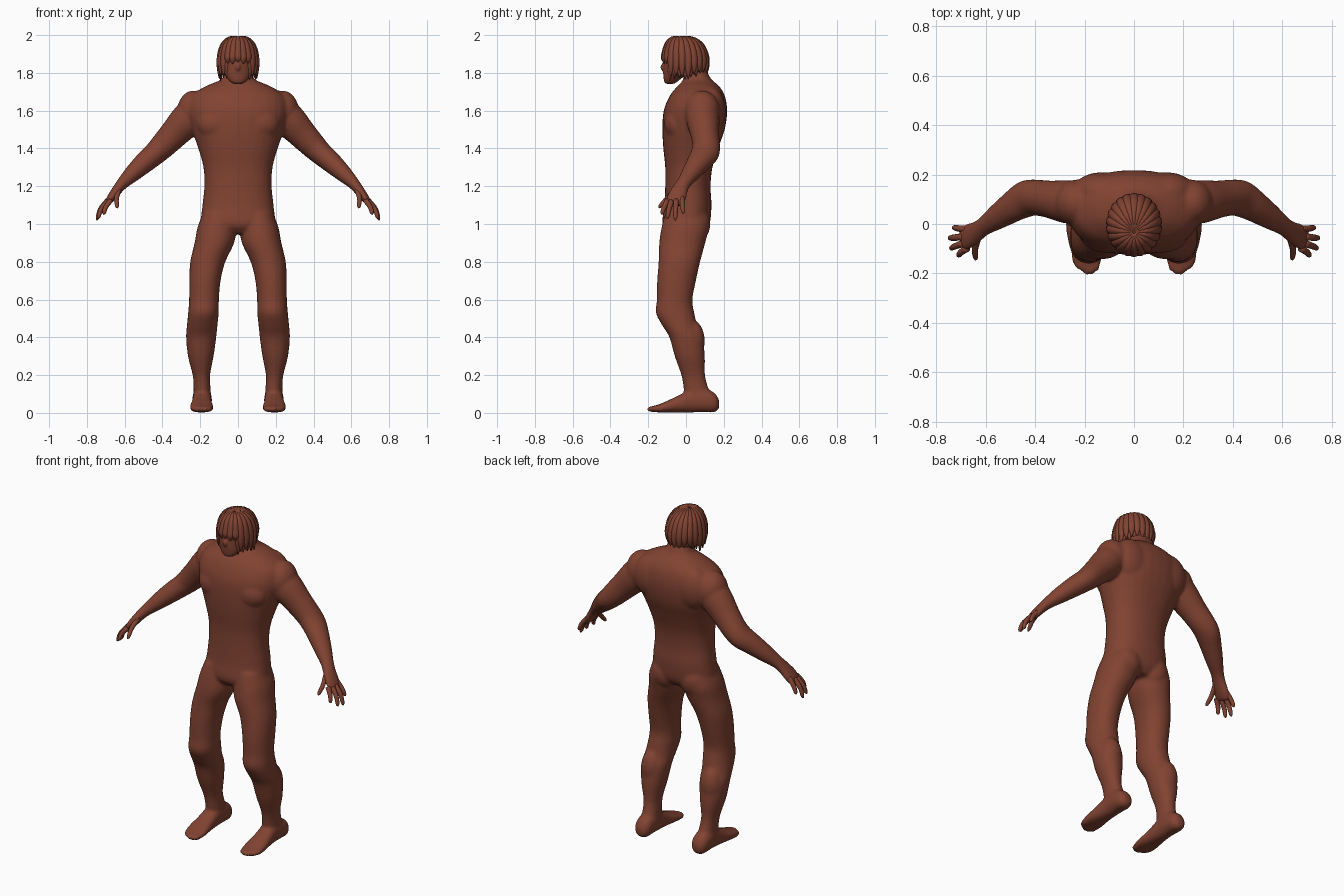
import bpy, bmesh, math
from mathutils import Vector, Matrix

cube = bpy.data.objects.get("Cube")
if cube:
    bpy.data.objects.remove(cube, do_unlink=True)

brown = bpy.data.materials.new("red brown")
brown.use_nodes = True
colour = (0.22, 0.056, 0.032, 1)
brown.diffuse_color = colour
shader = brown.node_tree.nodes["Principled BSDF"]
shader.inputs["Base Color"].default_value = colour
shader.inputs["Roughness"].default_value = 0.7

X, Y, Z = Vector((1, 0, 0)), Vector((0, 1, 0)), Vector((0, 0, 1))


def spline(rows, steps):
    """Smooth the rows of a path with a Catmull-Rom curve."""
    p = [Vector(r) for r in rows]
    p = [2 * p[0] - p[1]] + p + [2 * p[-1] - p[-2]]
    out = []
    for a, b, c, d in zip(p, p[1:], p[2:], p[3:]):
        for k in range(steps):
            t = k / steps
            out.append(0.5 * (2 * b + (c - a) * t + (2 * a - 5 * b + 4 * c - d) * t * t
                              + (3 * b - a - 3 * c + d) * t ** 3))
    return out + [p[-2]]


def loft(bm, rows, side, axis=None, sides=24, steps=4, power=2.0, mirror=False):
    """Skin ellipses given as (x, y, z, half width, half depth) along a path."""
    path = spline(rows, steps)
    for sign in ((1, -1) if mirror else (1,)):
        rings = []
        for i, row in enumerate(path):
            centre = Vector(row[:3])
            ahead, behind = path[min(i + 1, len(path) - 1)], path[max(i - 1, 0)]
            n = axis or (Vector(ahead[:3]) - Vector(behind[:3])).normalized()
            u = (side - n * side.dot(n)).normalized()
            v = n.cross(u)
            ring = []
            for k in range(sides):
                a = math.tau * k / sides
                c, s = math.cos(a), math.sin(a)
                c = math.copysign(abs(c) ** (2 / power), c)
                s = math.copysign(abs(s) ** (2 / power), s)
                q = centre + u * c * max(row[3], 0.001) + v * s * max(row[4], 0.001)
                ring.append(bm.verts.new((q.x * sign, q.y, q.z)))
            rings.append(ring)
        for r, s in zip(rings, rings[1:]):
            for k in range(sides):
                bm.faces.new((r[k], r[k - 1], s[k - 1], s[k]))
        bm.faces.new(rings[0])
        bm.faces.new(rings[-1])


def ball(bm, centre, radii, mirror=False):
    for sign in ((1, -1) if mirror else (1,)):
        c = Vector((centre[0] * sign, centre[1], centre[2]))
        m = Matrix.Translation(c) @ Matrix.Diagonal((*radii, 1))
        bmesh.ops.create_uvsphere(bm, u_segments=20, v_segments=12, radius=1, matrix=m)


def finish(bm, name, voxel=0, relax=0):
    bmesh.ops.recalc_face_normals(bm, faces=bm.faces)
    for f in bm.faces:
        f.smooth = True
    mesh = bpy.data.meshes.new(name)
    bm.to_mesh(mesh)
    bm.free()
    mesh.materials.append(brown)
    ob = bpy.data.objects.new(name, mesh)
    bpy.context.collection.objects.link(ob)
    if voxel:
        fuse = ob.modifiers.new("fuse", 'REMESH')
        fuse.mode, fuse.voxel_size, fuse.use_smooth_shade = 'VOXEL', voxel, True
        soft = ob.modifiers.new("soften", 'SMOOTH')
        soft.factor, soft.iterations = 0.5, relax
    return ob


# Body: torso, limbs and feet fused into one skin
body = bmesh.new()
loft(body, [(0, 0, .95, .10, .09), (0, 0, 1.0, .19, .125), (0, .01, 1.1, .188, .125),
            (0, .01, 1.2, .178, .12), (0, .015, 1.3, .183, .125), (0, .025, 1.4, .21, .145),
            (0, .04, 1.5, .245, .165), (0, .05, 1.6, .265, .168), (0, .06, 1.68, .245, .145),
            (0, .065, 1.73, .17, .11), (0, .06, 1.765, .09, .075), (0, .045, 1.81, .07, .065),
            (0, .02, 1.87, .065, .06)], X, Z, 32, power=2.25)

# Legs
loft(body, [(.10, 0, 1.06, .085, .11), (.113, -.005, .98, .102, .125), (.125, -.02, .9, .105, .122),
            (.16, -.035, .8, .093, .11), (.175, -.05, .7, .083, .103), (.18, -.06, .6, .079, .094),
            (.183, -.058, .53, .081, .102), (.19, -.032, .46, .081, .092), (.195, 0, .4, .08, .088),
            (.197, .02, .3, .068, .08), (.194, .038, .2, .046, .063), (.19, .053, .13, .045, .066),
            (.19, .07, .07, .048, .075)], X, Z, mirror=True, power=2.15)
# Gluteal and calf mass
ball(body, (.095, .045, 1.0), (.09, .085, .1), True)
ball(body, (.2, .035, .38), (.065, .065, .11), True)

# Feet
loft(body, [(.19, .176, .045, .022, .022), (.19, .15, .055, .046, .052), (.19, .09, .068, .052, .064),
            (.19, .03, .065, .05, .063), (.192, -.04, .047, .055, .045), (.193, -.10, .033, .062, .031),
            (.191, -.15, .023, .06, .02), (.19, -.18, .02, .045, .016)], X, Y, mirror=True, power=2.3)
for i in range(5):
    ball(body, (.15 + .021 * i, -.172 + .008 * (i - 1.5) ** 2 - .012, .02),
         (.013, .026, .016), True)

# Shoulders and arms down to the palm
ball(body, (.235, .085, 1.595), (.088, .095, .112), True)
loft(body, [(.21, .085, 1.61, .085, .085), (.27, .09, 1.55, .088, .09), (.34, .1, 1.475, .076, .078),
            (.40, .107, 1.412, .073, .069), (.44, .1, 1.373, .075, .062), (.49, .07, 1.33, .064, .057),
            (.55, .03, 1.275, .052, .047), (.605, -.008, 1.222, .039, .034),
            (.635, -.03, 1.187, .043, .028), (.67, -.05, 1.14, .052, .023),
            (.695, -.064, 1.105, .045, .015)], Y, mirror=True)

# Chest and upper back mass
ball(body, (.11, -.045, 1.53), (.11, .072, .09), True)
ball(body, (.13, .13, 1.6), (.12, .08, .13), True)
finish(body, "body", .0085, 8)

# Fingers and thumb
fingers = bmesh.new()
for base, knuckle, tip in (
        ((.675, -.022, 1.14), (.71, -.018, 1.10), (.732, -.014, 1.055)),
        ((.69, -.052, 1.125), (.728, -.055, 1.08), (.748, -.057, 1.02)),
        ((.69, -.078, 1.12), (.724, -.09, 1.078), (.742, -.1, 1.028)),
        ((.675, -.098, 1.125), (.70, -.115, 1.09), (.712, -.129, 1.05)),
        ((.63, -.05, 1.185), (.643, -.1, 1.135), (.64, -.145, 1.085))):
    b, k, t = Vector(base), Vector(knuckle), Vector(tip)
    loft(fingers, [(*b, .015, .015), (*k, .013, .013), (*k.lerp(t, .75), .0105, .0105),
                   (*t, .003, .003)], Y, sides=10, mirror=True)
finish(fingers, "fingers")

# Head with a small nose and brow
head = bmesh.new()
loft(head, [(0, -.085, 1.742, .025, .022), (0, -.08, 1.755, .045, .036), (0, -.062, 1.785, .068, .058),
            (0, -.03, 1.82, .083, .092), (0, -.006, 1.88, .096, .112), (0, -.004, 1.94, .09, .103),
            (0, -.004, 1.975, .06, .07), (0, -.004, 1.987, .02, .02)], X, Z, 28)
ball(head, (0, -.118, 1.83), (.014, .018, .022))
ball(head, (0, -.108, 1.865), (.05, .016, .012))
finish(head, "head", .006, 4)

# Hair: two layers of tapered locks radiating from the crown
hair = bmesh.new()
count = 22
for layer, scale in ((0, 1.0), (.5, .92)):
    for i in range(count):
        a = math.tau * (i + layer) / count
        out = Vector((math.sin(a), -math.cos(a), 0))
        across = Vector((math.cos(a), math.sin(a), 0))
        fringe = out.y < -.8
        low = (1.855 if fringe else 1.775 if out.y < .2 else 1.795) + .008 * math.sin(5 * i)
        rows = []
        for r, z, w, d in ((.05, 1.984, .005, .008), (.42, 1.982, .012, .012), (.76, 1.953, .018, .013),
                           (.95, 1.90, .020, .013), (1.0, (1.90 + low) / 2, .018, .011),
                           (.97, low, .002, .002)):
            p = Vector((out.x * .103 * r, out.y * .118 * r - .03 * (1 - r) - .004, z)) * 1
            p.x *= scale
            p.y *= scale
            p.z -= (1 - scale) * .12
            rows.append((*p, w, d))
        loft(hair, rows, across, sides=8, steps=3)
finish(hair, "hair")
